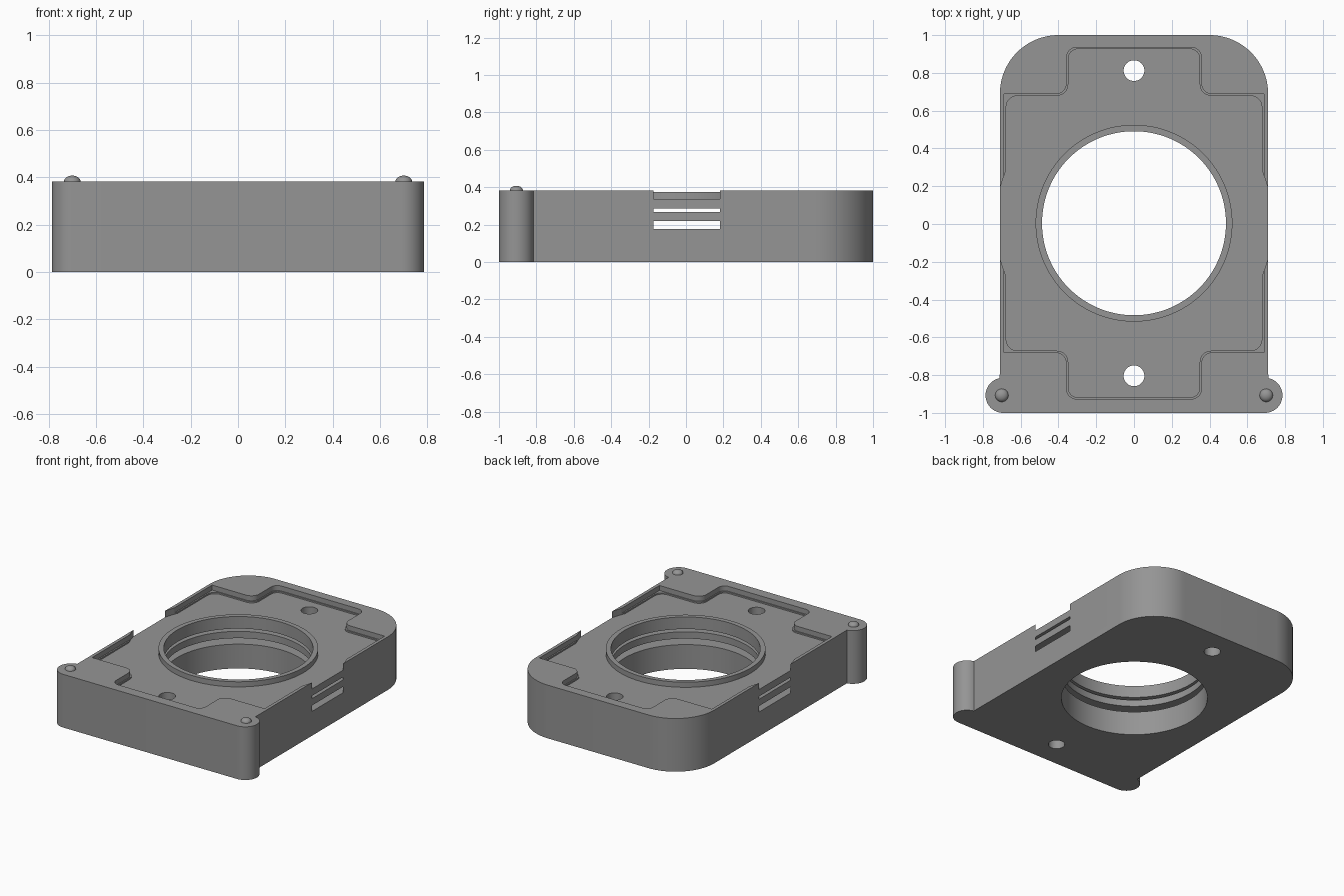
import bpy, bmesh, math
from mathutils import Vector

if "Cube" in bpy.data.objects:
    bpy.data.objects.remove(bpy.data.objects["Cube"])

TOP, FLOOR, CY = 0.383, 0.337, 0.004

grey = bpy.data.materials.new("mid_grey")
grey.use_nodes = True
grey.diffuse_color = (0.3, 0.3, 0.3, 1)
grey.node_tree.nodes["Principled BSDF"].inputs["Base Color"].default_value = (0.3, 0.3, 0.3, 1)


def arc(cx, cy, r, a0, a1, n):
    angles = [math.radians(a0 + (a1 - a0) * i / n) for i in range(n + 1)]
    return [(cx + r * math.cos(a), cy + r * math.sin(a)) for a in angles]


def circle(r, cy=CY, n=128):
    return arc(0, cy, r, 0, 360, n)[:-1]


def mirror_x(half):
    """Close a right-hand half outline with its mirror image."""
    return half + [(-x, y) for x, y in reversed(half)]


def fillet(corners, n=8):
    """Round each interior corner (x, y, radius) of an open path."""
    out = []
    for i, (x, y, r) in enumerate(corners):
        p = Vector((x, y))
        if r == 0:
            out.append((x, y))
            continue
        a = (Vector(corners[i - 1][:2]) - p).normalized()
        b = (Vector(corners[i + 1][:2]) - p).normalized()
        c = p + (a + b) * r
        # right-angle corners: sweep from one tangent point to the other
        for k in range(n + 1):
            t = math.pi / 2 * k / n
            out.append(tuple(c - b * r * math.cos(t) - a * r * math.sin(t)))
    return out


def finish(bm, name):
    bmesh.ops.recalc_face_normals(bm, faces=bm.faces)
    mesh = bpy.data.meshes.new(name)
    bm.to_mesh(mesh)
    bm.free()
    mesh.materials.append(grey)
    ob = bpy.data.objects.new(name, mesh)
    bpy.context.collection.objects.link(ob)
    return ob


def prism(name, points, z0, z1):
    bm = bmesh.new()
    face = bm.faces.new([bm.verts.new((x, y, z0)) for x, y in points])
    new = bmesh.ops.extrude_face_region(bm, geom=[face])["geom"]
    bmesh.ops.translate(bm, vec=(0, 0, z1 - z0),
                        verts=[v for v in new if isinstance(v, bmesh.types.BMVert)])
    return finish(bm, name)


def cut(target, points, z0, z1):
    cutter = prism("cutter", points, z0, z1)
    cutter.hide_render = True
    mod = target.modifiers.new("cut", 'BOOLEAN')
    mod.operation, mod.solver, mod.object = 'DIFFERENCE', 'EXACT', cutter
    bpy.context.view_layer.objects.active = target
    bpy.ops.object.modifier_apply(modifier=mod.name)
    bpy.data.objects.remove(cutter)


def pocket(inset, side, side_r):
    """Cross-shaped recess with stepped, rounded ends."""
    e, s, w = 0.93 - inset, 0.683 - inset, 0.356 - inset
    q = fillet([(0, e, 0), (w, e, 0.05), (w, s, 0.06), (side, s, side_r), (side, 0, 0)])
    right = q[1:-1] + [(x, -y) for x, y in reversed(q[1:-1])]
    return [(x, y + CY) for x, y in mirror_x(right)]


# Housing: rounded back corners and two front ears
half = arc(0.4, 0.69, 0.31, 90, 0, 24) + arc(0.693, -0.907, 0.093, 79, -90, 24)
housing = prism("housing", mirror_x(half), 0, TOP)

# Top recess, with a narrow ledge round the floor
cut(housing, pocket(0, 0.687, 0), FLOOR + 0.01, 0.5)
cut(housing, pocket(0.008, 0.677, 0.06), FLOOR, 0.5)

# Side openings of the recess and the two disc slots below it
for z0, z1 in ((FLOOR, 0.5), (0.267, 0.287), (0.175, 0.218)):
    cut(housing, circle(0.7325), z0, z1)

# Central aperture and screw holes
cut(housing, circle(0.487), -0.1, 0.5)
for y in (0.812, -0.804):
    cut(housing, circle(0.055, y, 32), -0.1, 0.5)

# Raised rim round the aperture
rim = prism("aperture_rim", circle(0.521), FLOOR, 0.374)
cut(rim, circle(0.487), 0.2, 0.5)

# Locating pips on the ears
parts = [housing, rim]
for side, x in (("left", 0.70), ("right", -0.70)):
    bm = bmesh.new()
    bmesh.ops.create_uvsphere(bm, u_segments=24, v_segments=12, radius=0.035)
    bmesh.ops.bisect_plane(bm, geom=bm.verts[:] + bm.edges[:] + bm.faces[:],
                           plane_co=(0, 0, 0), plane_no=(0, 0, 1), clear_inner=True)
    bmesh.ops.scale(bm, vec=(1, 1, 0.7), verts=bm.verts)
    bmesh.ops.translate(bm, vec=(x, -0.907, TOP), verts=bm.verts)
    parts.append(finish(bm, side + "_pip"))

# Smooth curved walls, keep edges crisp
bpy.ops.object.select_all(action='DESELECT')
for ob in parts:
    ob.select_set(True)
bpy.context.view_layer.objects.active = housing
bpy.ops.object.shade_smooth_by_angle(angle=math.radians(30))
